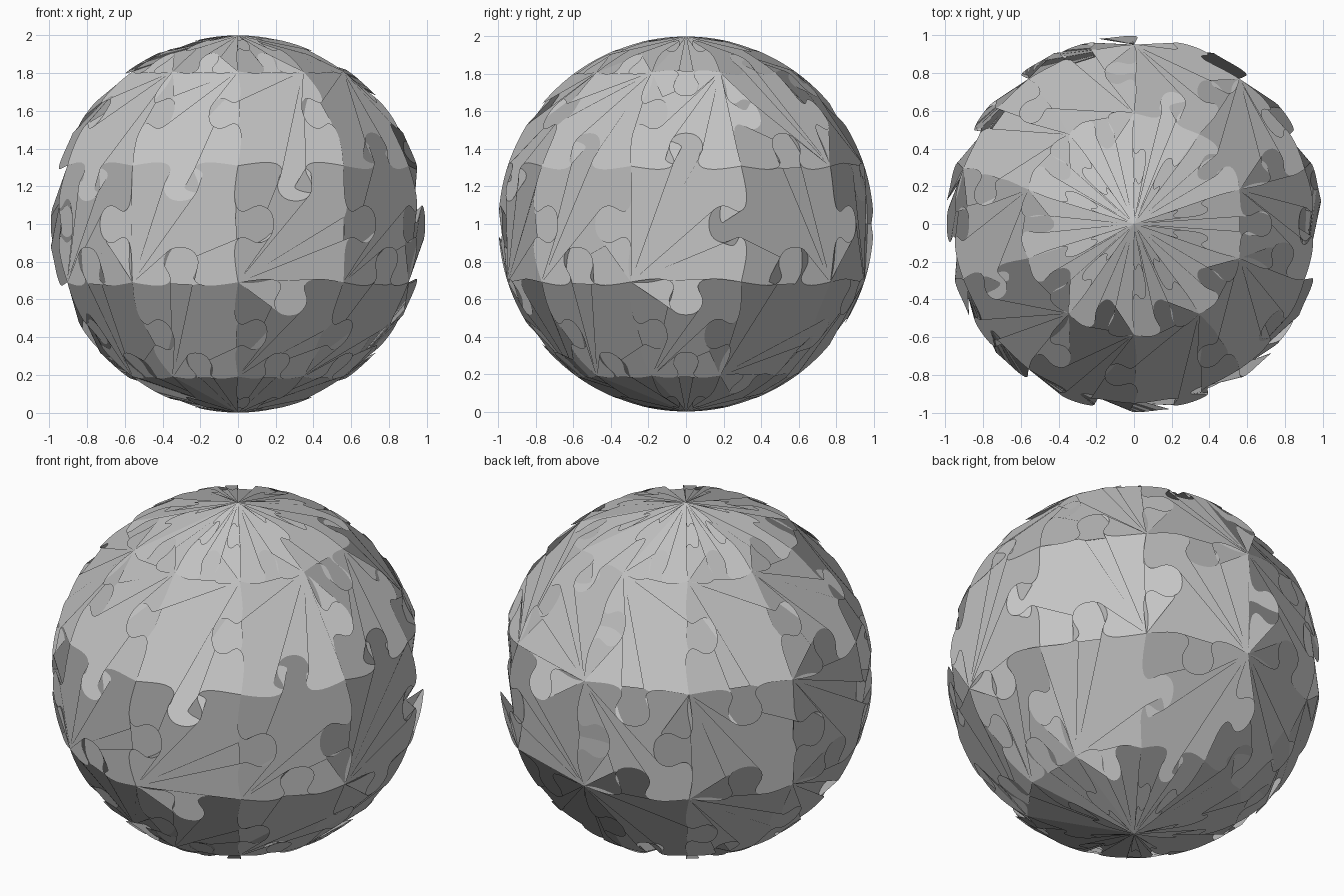
import bpy
import bmesh
from math import sin, cos, radians
from mathutils import Vector, geometry

cube = bpy.data.objects.get("Cube")
if cube:
    bpy.data.objects.remove(cube)

COLS = 10
STEP = 36.0

# One grey for every piece
grey = bpy.data.materials.new("piece_grey")
grey.use_nodes = True
colour = (0.55, 0.55, 0.55, 1)
grey.diffuse_color = colour
grey.node_tree.nodes["Principled BSDF"].inputs["Base Color"].default_value = colour

# Half of the jigsaw edge: (distance along edge, offset towards the tab)
HALF = [(0, 0), (0.12, -0.018), (0.25, -0.03), (0.35, -0.015), (0.39, 0.03),
        (0.38, 0.08), (0.35, 0.14), (0.345, 0.2), (0.375, 0.26), (0.43, 0.295),
        (0.5, 0.305)]
CONTROL = HALF + [(1 - a, b) for a, b in reversed(HALF[:-1])]


def smooth_path(points, steps=2):
    """Catmull-Rom subdivision of the control points."""
    pts = [Vector(p) for p in points]
    out = []
    for i in range(len(pts) - 1):
        p0, p1 = pts[max(i - 1, 0)], pts[i]
        p2, p3 = pts[i + 1], pts[min(i + 2, len(pts) - 1)]
        for s in range(steps):
            t = s / steps
            out.append(0.5 * (2 * p1 + (p2 - p0) * t
                              + (2 * p0 - 5 * p1 + 4 * p2 - p3) * t * t
                              + (3 * p1 - p0 - 3 * p2 + p3) * t ** 3))
    return out + [pts[-1]]


PROFILE = smooth_path(CONTROL)

# Tab directions. Rings: U up, D down (bottom to top).
RINGS = ["UUUDDUUUUU", "DUDUDUUUUU", "DUUUDDDUDD", "UUDUDUUUUU"]
# Meridians: R towards increasing azimuth, L the other way (bottom to top).
MERIDIANS = ["RLRLRLRLRL", "RRRLRRRRRR", "RRLLRRLRRL", "LLRRRRRRRR", "RLRLRLRLRL"]
# Corner each piece fans out from: a bottom left, b bottom right,
# c top right, d top left (bottom to top; the caps fan from the poles).
FANS = ["aaaaaaaaaa", "aaaacdddaa", "aaabbdddaa", "cccbbdddcc", "cccccccccc"]


def on_sphere(col, row):
    az, lat = radians(col * STEP), radians(row * STEP - 90)
    return Vector((cos(lat) * sin(az), -cos(lat) * cos(az), 1 + sin(lat)))


def ring_edge(row, col):
    """Edge along a parallel, from left to right."""
    if row in (0, 5):
        return [on_sphere(col, row)]
    side = 1 if RINGS[row - 1][col % COLS] == "U" else -1
    return [on_sphere(col + p.x, row + side * p.y) for p in PROFILE]


def meridian_edge(row, col):
    """Edge along a meridian, from bottom to top."""
    side = 1 if MERIDIANS[row][col % COLS] == "R" else -1
    return [on_sphere(col + side * p.y, row + p.x) for p in PROFILE]


def piece_outline(row, col):
    """Closed outline of a piece, starting at its fan corner."""
    edges = [ring_edge(row, col), meridian_edge(row, col + 1),
             ring_edge(row + 1, col)[::-1], meridian_edge(row, col)[::-1]]
    first = "abcd".index(FANS[row][col])
    outline = []
    for edge in edges[first:] + edges[:first]:
        for p in edge:
            if not outline or (p - outline[-1]).length > 1e-5:
                outline.append(p)
    if (outline[0] - outline[-1]).length < 1e-5:
        outline.pop()
    return outline


def build_band(name, row):
    """Ring of ten puzzle pieces, each a triangle fan with one flat normal."""
    bm = bmesh.new()
    normals = []
    for col in range(COLS):
        outline = piece_outline(row, col)
        normal = geometry.normal(outline)
        verts = [bm.verts.new(p) for p in outline]
        for second, third in zip(verts[1:-1], verts[2:]):
            bm.faces.new((verts[0], second, third)).smooth = True
            normals += [normal] * 3
    mesh = bpy.data.meshes.new(name)
    bm.to_mesh(mesh)
    bm.free()
    mesh.normals_split_custom_set(normals)
    mesh.materials.append(grey)
    bpy.context.collection.objects.link(bpy.data.objects.new(name, mesh))


# Five bands of puzzle pieces, bottom to top
for i, band in enumerate(["bottom_cap_pieces", "lower_pieces", "middle_pieces",
                          "upper_pieces", "top_cap_pieces"]):
    build_band(band, i)
